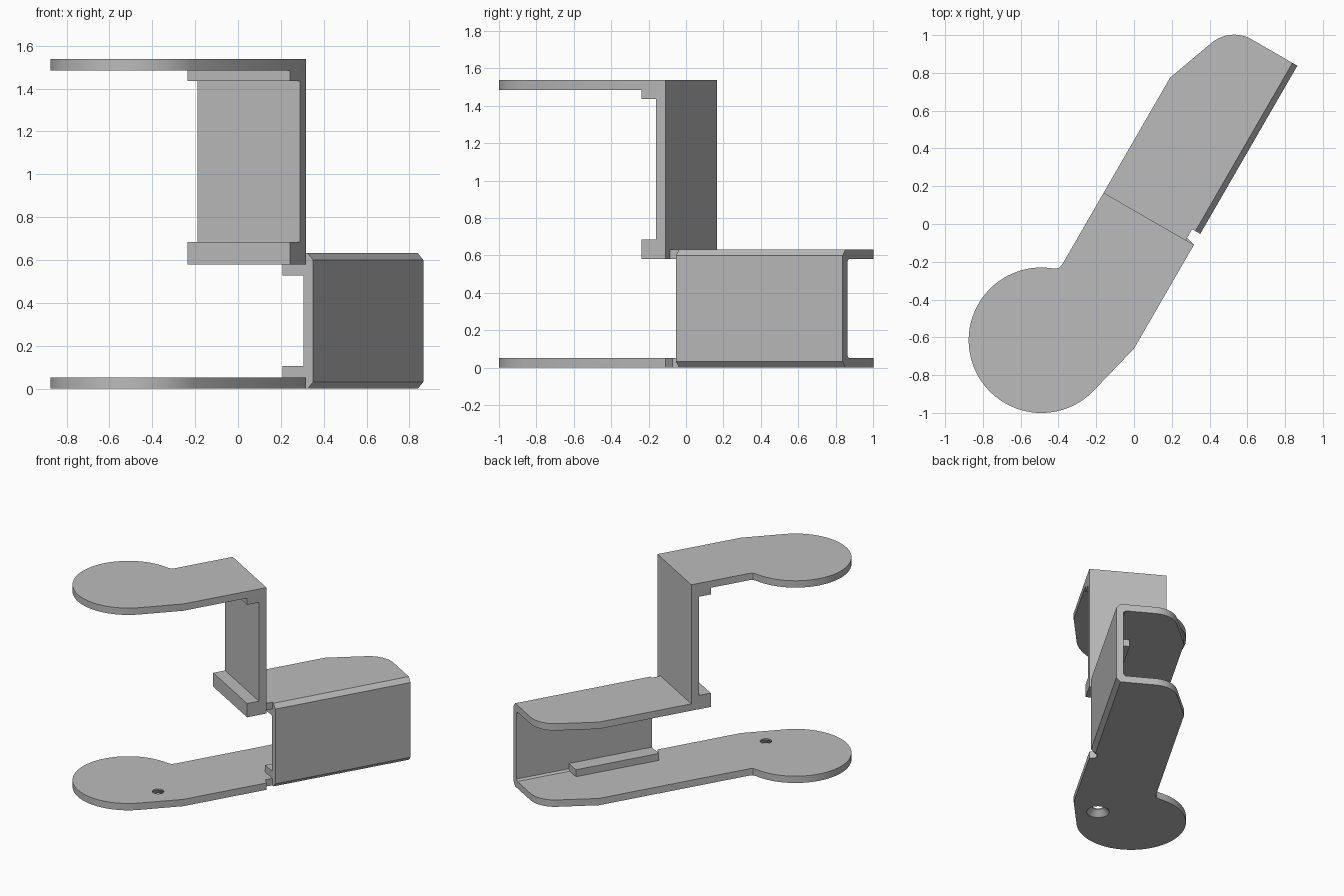
import bpy, bmesh, math
from mathutils import Matrix

if "Cube" in bpy.data.objects:
    bpy.data.objects.remove(bpy.data.objects["Cube"], do_unlink=True)

grey = bpy.data.materials.new("satin_grey")
grey.use_nodes = True
COLOUR = (0.5, 0.5, 0.5, 1)
grey.diffuse_color = COLOUR
grey.node_tree.nodes["Principled BSDF"].inputs["Base Color"].default_value = COLOUR

# Working frame: u runs along the bracket, v across it; the whole is turned on z
TURN = Matrix.Rotation(math.radians(60), 4, 'Z')
T = 0.052                       # sheet thickness
MID, TOP = 0.58, 1.485          # undersides of the middle and top plates
W0, W1 = -0.222, 0.33           # side edges
BACK = 0.063                    # rear face of the upright
DISC = (-0.778, -0.117)
EYE = (0.971, 0.0515)


def prism(bm, pts, offset):
    """Extrude a closed outline of 3D points by an offset."""
    face = bm.faces.new([bm.verts.new(p) for p in pts])
    ext = bmesh.ops.extrude_face_region(bm, geom=[face])
    verts = [g for g in ext["geom"] if isinstance(g, bmesh.types.BMVert)]
    bmesh.ops.translate(bm, verts=verts, vec=offset)


def box(bm, u0, u1, v0, v1, z0, z1):
    prism(bm, [(u0, v0, z0), (u1, v0, z0), (u1, v1, z0), (u0, v1, z0)], (0, 0, z1 - z0))


def finish(bm, name):
    # v points to the right of u, so flip it before turning
    for v in bm.verts:
        v.co.y = -v.co.y
    bm.transform(TURN)
    bmesh.ops.recalc_face_normals(bm, faces=bm.faces)
    mesh = bpy.data.meshes.new(name)
    bm.to_mesh(mesh)
    bm.free()
    ob = bpy.data.objects.new(name, mesh)
    bpy.context.collection.objects.link(ob)
    mesh.materials.append(grey)
    return ob


def arc(centre, r, a0, a1, n):
    steps = [math.radians(a0 + (a1 - a0) * i / n) for i in range(n + 1)]
    return [(centre[0] + r * math.cos(a), centre[1] + r * math.sin(a)) for a in steps]


def plate(name, outline, z):
    bm = bmesh.new()
    prism(bm, [(u, v, z) for u, v in outline], (0, 0, T))
    return finish(bm, name)


def block(name, *size):
    bm = bmesh.new()
    box(bm, *size)
    return finish(bm, name)


def drill(bm, u, v, z, direction, steps, n=32):
    """Turned cutter: steps are (radius, depth) from the surface inwards."""
    rings = []
    for r, d in steps:
        rings.append([bm.verts.new((u + r * math.cos(2 * math.pi * i / n),
                                    v + r * math.sin(2 * math.pi * i / n),
                                    z + direction * d)) for i in range(n)])
    for a, b in zip(rings, rings[1:]):
        for i in range(n):
            j = (i + 1) % n
            bm.faces.new((a[i], a[j], b[j], b[i]))
    bm.faces.new(rings[0])
    bm.faces.new(rings[-1])


# Outlines of the round head, the eye end and the notch by the side wall
head = [(-0.38, W0), (-0.403, -0.23)] + arc(DISC, 0.385, -21, -258.5, 72) + [(-0.57, W1)]
eye = [(1.158, 0.25)] + arc(EYE, 0.187, 0, -70, 20) + [(0.766, W0)]
notch = [(BACK + 0.015, 0.28), (0.13, 0.28), (0.13, 0.25)]

parts = [
    plate("bottom_plate", head + [(BACK, W1)] + notch + eye, 0),
    plate("middle_plate", [(BACK, W0), (BACK, 0.28)] + notch[1:] + eye, MID),
    plate("top_plate", head + [(BACK, W1), (BACK, W0)], TOP),
    block("upright", 0.005, BACK, W0, W1, 0.685, TOP),
    block("upper_rib", -0.085, 0.005, W0, W1, 1.435, TOP),
    block("lower_rib", -0.085, BACK, W0, W1, MID, 0.685),
    block("lower_screw_bar", 0.13, 0.76, 0.165, 0.28, T, 0.105),
    block("upper_screw_bar", 0.13, 0.76, 0.165, 0.28, 0.527, MID),
]

# Side wall: channel section with bevelled corners
half = [(0.25, T), (0.25, 0), (0.30, 0), (W1, 0.032)]
inner = [(0.278, 0.065), (0.265, T)]
H = MID + T
section = half + [(v, H - z) for v, z in reversed(half)]
section += [(v, H - z) for v, z in reversed(inner)] + inner
bm = bmesh.new()
prism(bm, [(0.13, v, z) for v, z in section], (1.028, 0, 0))
parts.append(finish(bm, "side_wall"))

# Cutters for every hole
bm = bmesh.new()


def countersink(u, v, z, direction, shaft, depth):
    drill(bm, u, v, z, direction, [(0.08, -0.01), (0.08, 0.001), (shaft, 0.042), (shaft, depth)])


for z, direction in ((0, 1), (TOP + T, -1)):
    drill(bm, *DISC, z, direction, [(0.14, -0.02), (0.14, 0.08)], 64)
    for k in range(8):
        a = math.radians(22.5 + 45 * k)
        countersink(DISC[0] + 0.277 * math.cos(a), DISC[1] + 0.277 * math.sin(a),
                    z, direction, 0.04, 0.08)
for v in (-0.139, 0.053, 0.246):
    countersink(-0.008, v, TOP + T, -1, 0.035, 0.125)
    countersink(-0.008, v, MID, 1, 0.035, 0.123)
for u in (0.218, 0.672):
    countersink(u, 0.197, 0, 1, 0.035, 0.12)
    countersink(u, 0.197, H, -1, 0.035, 0.12)
for z, direction in ((T, -1), (MID, 1)):
    drill(bm, *EYE, z, direction, [(0.105, -0.01), (0.105, 0.025), (0.07, 0.025), (0.07, 0.08)], 48)
box(bm, 0.12, 0.165, 0.27, 0.30, 0.25, 0.385)
cutter = finish(bm, "hole_cutter")
cutter.hide_render = True

# Cut the holes and shade
for ob in parts:
    mod = ob.modifiers.new("holes", 'BOOLEAN')
    mod.operation = 'DIFFERENCE'
    mod.solver = 'EXACT'
    mod.object = cutter
    bpy.ops.object.select_all(action='DESELECT')
    ob.select_set(True)
    bpy.context.view_layer.objects.active = ob
    bpy.ops.object.modifier_apply(modifier=mod.name)
    bpy.ops.object.shade_smooth_by_angle(angle=math.radians(25))
bpy.data.objects.remove(cutter, do_unlink=True)
